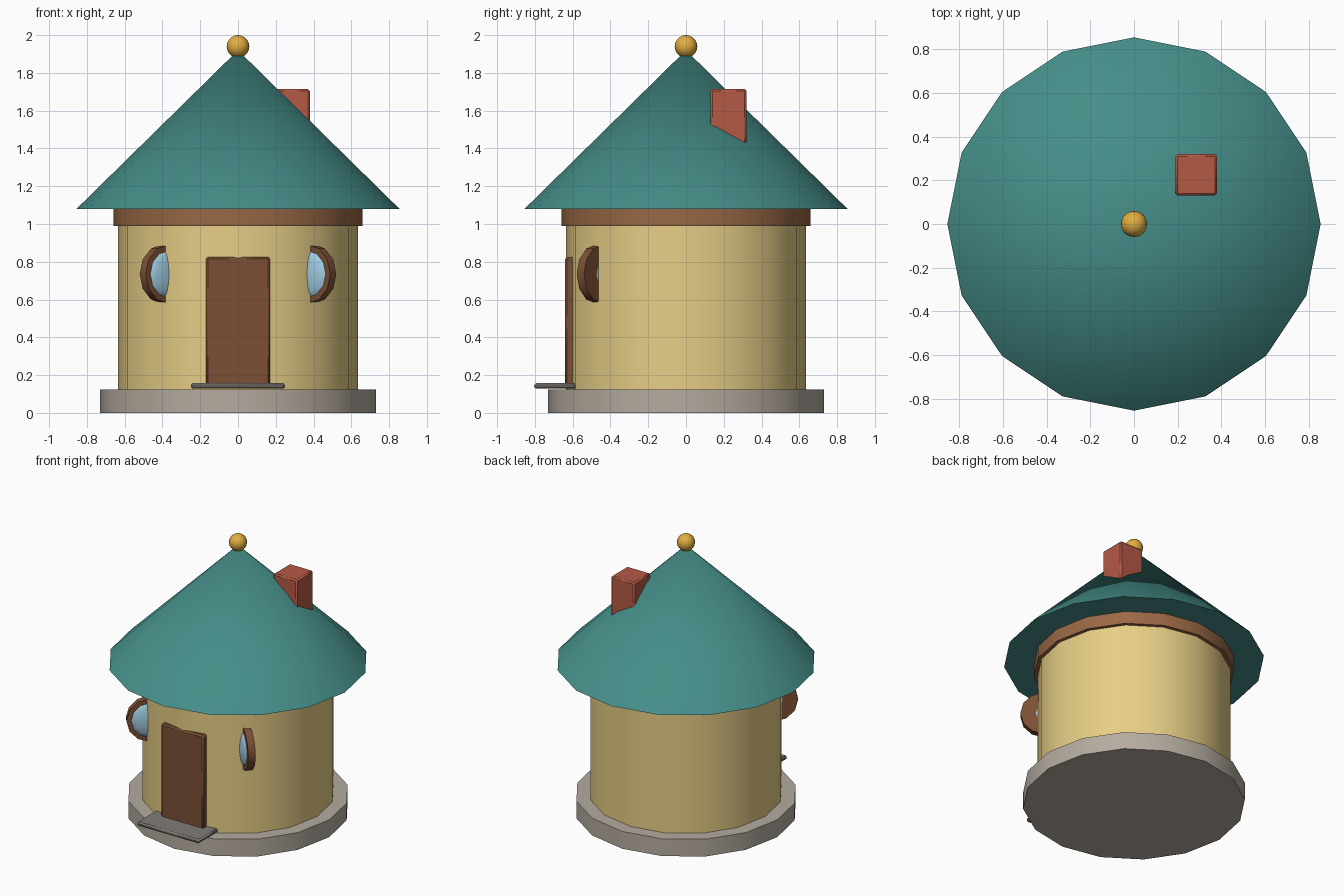
import bpy, math
from mathutils import Matrix

if "Cube" in bpy.data.objects:
    bpy.data.objects.remove(bpy.data.objects["Cube"])

SIDES = 16


def material(name, rgb):
    m = bpy.data.materials.new(name)
    m.diffuse_color = (*rgb, 1)
    m.use_nodes = True
    m.node_tree.nodes["Principled BSDF"].inputs["Base Color"].default_value = m.diffuse_color
    return m


STONE = material("stone", (0.46, 0.41, 0.35))
PLASTER = material("plaster", (0.80, 0.62, 0.24))
TRIM = material("trim_wood", (0.32, 0.14, 0.06))
WOOD = material("dark_wood", (0.20, 0.08, 0.035))
TILE = material("roof_tile", (0.06, 0.27, 0.25))
BRICK = material("brick", (0.46, 0.10, 0.06))
GOLD = material("gold", (0.75, 0.42, 0.05))
GLASS = material("glass", (0.35, 0.60, 0.75))
STEP = material("step_stone", (0.22, 0.20, 0.18))


def finish(name, mat, angle=35):
    o = bpy.context.object
    o.name = name
    o.data.materials.append(mat)
    bpy.ops.object.shade_smooth_by_angle(angle=math.radians(angle))
    return o


def drum(name, mat, r, z0, z1, r_top=None):
    # upright ring-shaped part with a vertex on the x axis
    bpy.ops.mesh.primitive_cone_add(
        vertices=SIDES, radius1=r, radius2=r if r_top is None else r_top,
        depth=z1 - z0, location=(0, 0, (z0 + z1) / 2))
    return finish(name, mat)


def box(name, mat, lo, hi, bevel=0.01):
    bpy.ops.mesh.primitive_cube_add(
        size=1, location=[(a + b) / 2 for a, b in zip(lo, hi)])
    o = bpy.context.object
    o.data.transform(Matrix.Diagonal([b - a for a, b in zip(lo, hi)] + [1]))
    b = o.modifiers.new("bevel", "BEVEL")
    b.width, b.segments = bevel, 1
    return finish(name, mat)


# Round body and roof
drum("foundation", STONE, 0.73, 0, 0.125)
drum("wall", PLASTER, 0.635, 0.12, 1.03)
drum("eave_band", TRIM, 0.66, 0.99, 1.085)
drum("roof", TILE, 0.855, 1.08, 1.92, 0)

# Finial ball
bpy.ops.mesh.primitive_uv_sphere_add(segments=16, ring_count=10, radius=0.06,
                                     location=(0, 0, 1.94))
finish("finial", GOLD)

# Chimney, door and doorstep
box("chimney", BRICK, (0.19, 0.13, 1.30), (0.38, 0.32, 1.715))
box("door", WOOD, (-0.17, -0.64, 0.13), (0.17, -0.58, 0.825))
box("doorstep", STEP, (-0.25, -0.805, 0.128), (0.25, -0.58, 0.157))

# Round windows, set edge-on into the wall on both sides
for side, tag in ((-1, "left"), (1, "right")):
    a = math.radians(40)
    place = (Matrix.Translation((side * 0.60 * math.sin(a),
                                 -0.60 * math.cos(a), 0.735))
             @ Matrix.Rotation(-side * a, 4, 'Z'))
    upright = Matrix.Rotation(math.pi / 2, 4, 'X')
    bpy.ops.mesh.primitive_cylinder_add(vertices=12, radius=0.155, depth=0.05)
    finish("window_frame_" + tag, WOOD).matrix_world = place @ upright
    bpy.ops.mesh.primitive_uv_sphere_add(segments=12, ring_count=8, radius=1)
    pane = finish("window_pane_" + tag, GLASS)
    pane.data.transform(Matrix.Translation((0, 0, 0.01))
                        @ Matrix.Diagonal((0.135, 0.135, 0.038, 1)))
    pane.matrix_world = place @ upright
